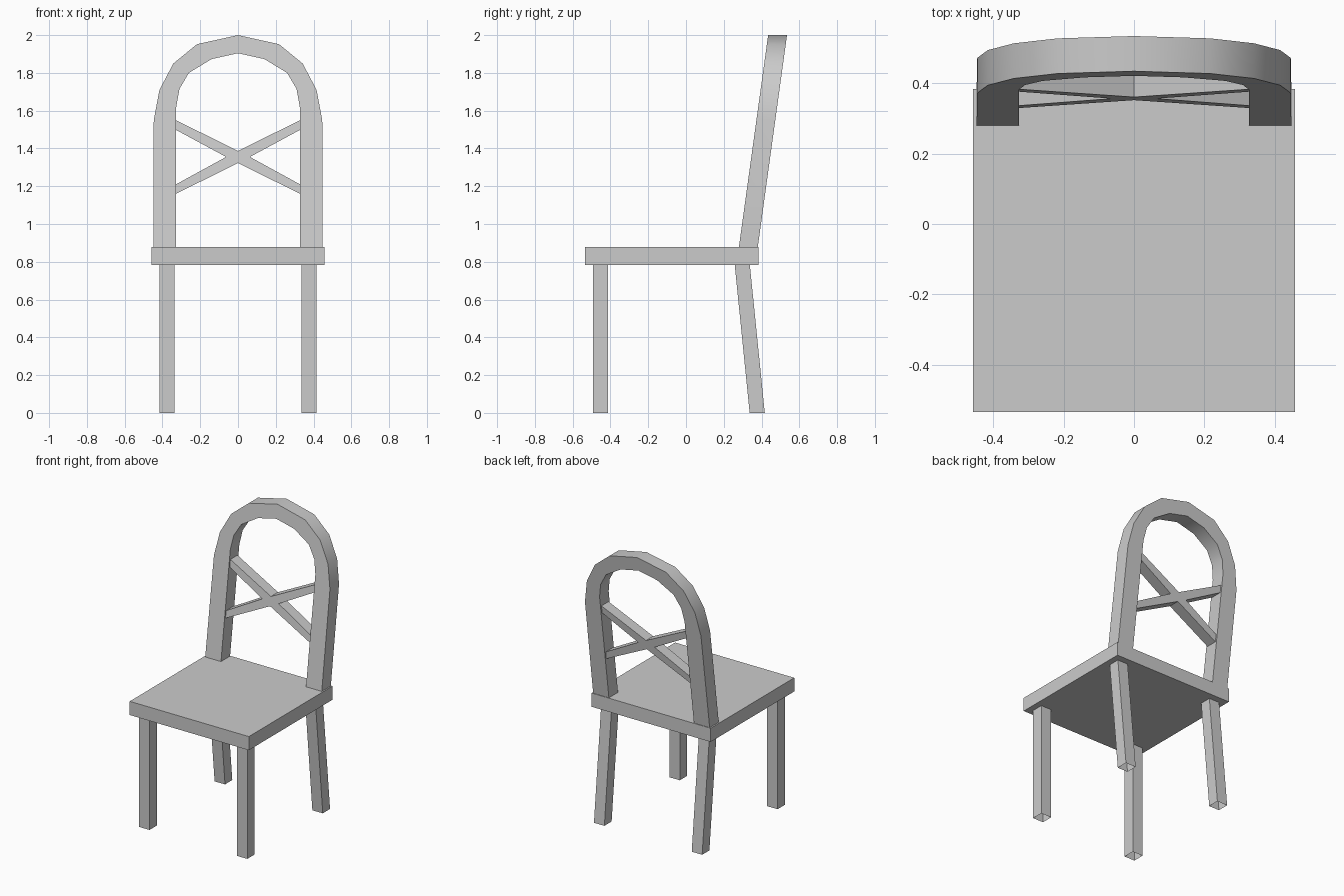
import bpy, bmesh, math

if "Cube" in bpy.data.objects:
    bpy.data.objects.remove(bpy.data.objects["Cube"])

SEAT_TOP, LEAN = 0.878, 0.138


def make_object(name, bm):
    bmesh.ops.recalc_face_normals(bm, faces=bm.faces[:])
    mesh = bpy.data.meshes.new(name)
    bm.to_mesh(mesh)
    bm.free()
    obj = bpy.data.objects.new(name, mesh)
    bpy.context.collection.objects.link(obj)
    return obj


def box(name, x, y, z, bottom_shift=0.0, open_bottom=False):
    """Box from (min, max) ranges; the bottom can be pushed back to splay it."""
    bm = bmesh.new()
    bmesh.ops.create_cube(bm, size=1)
    for v in bm.verts:
        low = v.co.z < 0
        v.co = [r[1] if c > 0 else r[0] for c, r in zip(v.co, (x, y, z))]
        v.co.y += bottom_shift if low else 0
    bmesh.ops.recalc_face_normals(bm, faces=bm.faces[:])
    if open_bottom:
        down = [f for f in bm.faces if f.normal.z < -0.9]
        bmesh.ops.delete(bm, geom=down, context='FACES_ONLY')
    return make_object(name, bm)


def leaning_prism(name, profile, front, depth):
    """Extrude an x/z outline backwards, leaning with the chair back."""
    bm = bmesh.new()
    verts = [bm.verts.new((x, front + LEAN * (z - SEAT_TOP), z)) for x, z in profile]
    face = bm.faces.new(verts)
    ext = bmesh.ops.extrude_face_region(bm, geom=[face], use_keep_orig=True)
    moved = [g for g in ext["geom"] if isinstance(g, bmesh.types.BMVert)]
    bmesh.ops.translate(bm, verts=moved, vec=(0, depth, 0))
    return make_object(name, bm)


def mirrored(half):
    """Right half outline (ending on x = 0) plus its left mirror image."""
    return half + [(-x, z) for x, z in reversed(half) if x > 0]


# Seat
box("seat", (-0.458, 0.458), (-0.535, 0.384), (0.783, SEAT_TOP))

# Legs: straight in front, splayed backwards at the rear, open at the foot
for side, x in (("left", (-0.416, -0.336)), ("right", (0.336, 0.416))):
    box("front_leg_" + side, x, (-0.492, -0.412), (0, 0.783), open_bottom=True)
    box("back_leg_" + side, x, (0.258, 0.338), (0, 0.783), 0.079, True)

# Arched back frame
outer = [(0.448, SEAT_TOP), (0.446, 1.55), (0.416, 1.71), (0.342, 1.85), (0.217, 1.952), (0, 2.0)]
inner = [(0.327, SEAT_TOP), (0.327, 1.62), (0.31, 1.715), (0.26, 1.80), (0.14, 1.873), (0, 1.904)]
frame = leaning_prism("back_frame", mirrored(outer) + mirrored(inner)[::-1], 0.28, 0.1)

# Crossed slats between the uprights
cross = [(0, 1.323), (0.328, 1.16), (0.328, 1.21), (0.063, 1.355),
         (0.328, 1.498), (0.328, 1.549), (0, 1.387)]
leaning_prism("back_cross", mirrored(cross), 0.291, 0.078)

# Smooth the curve of the arch, keep its edges sharp
bpy.ops.object.select_all(action='DESELECT')
frame.select_set(True)
bpy.context.view_layer.objects.active = frame
bpy.ops.object.shade_smooth_by_angle(angle=math.radians(40))
